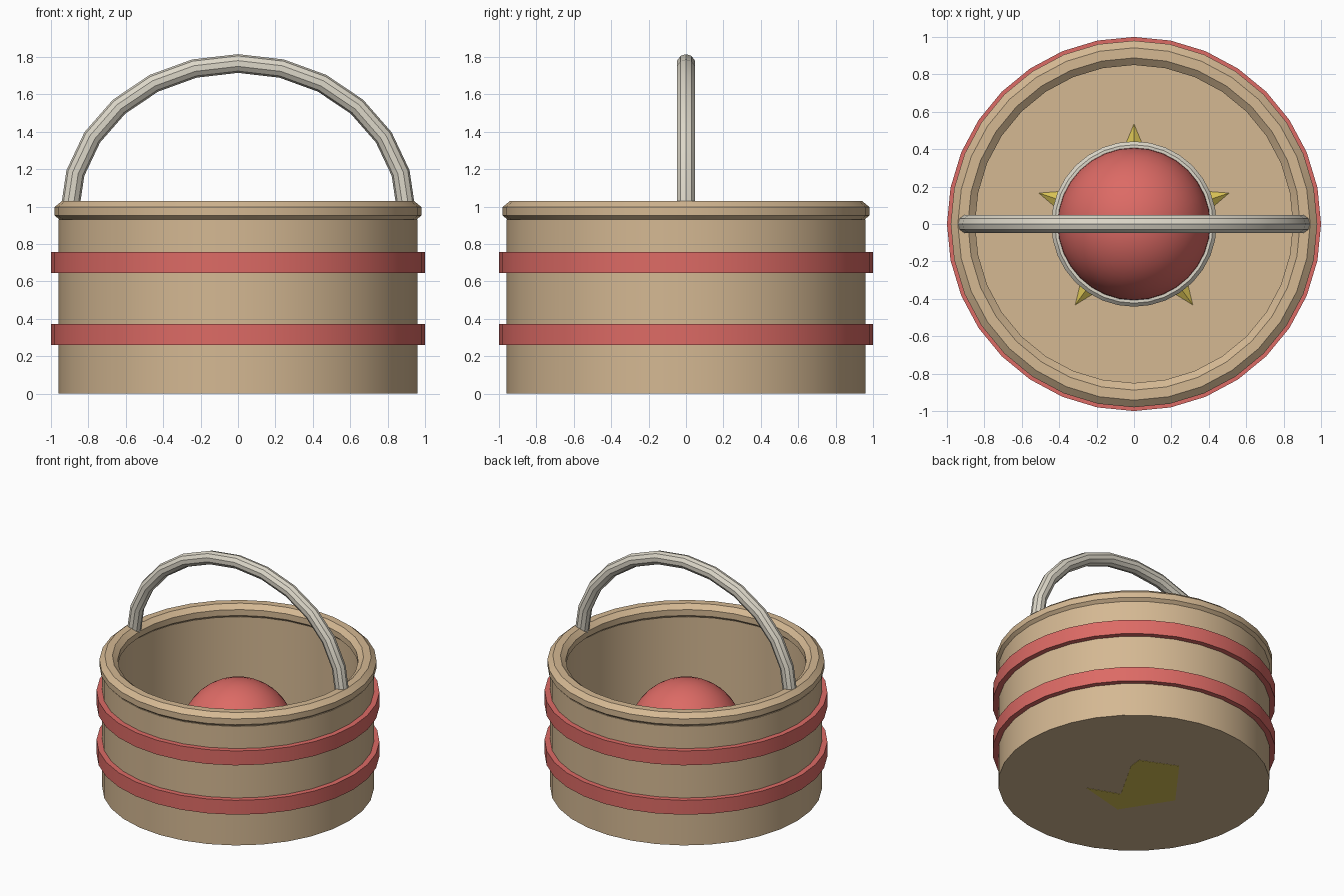
import bpy, bmesh, math
from mathutils import Vector

if "Cube" in bpy.data.objects:
    bpy.data.objects.remove(bpy.data.objects["Cube"])

SIDES = 32


def material(name, rgb):
    m = bpy.data.materials.new(name)
    m.use_nodes = True
    m.diffuse_color = (*rgb, 1)
    m.node_tree.nodes["Principled BSDF"].inputs["Base Color"].default_value = (*rgb, 1)
    return m


TAN = material("tan wood", (0.66, 0.48, 0.29))
RED = material("soft red", (0.72, 0.145, 0.13))
IVORY = material("ivory", (0.72, 0.68, 0.58))
GOLD = material("gold", (0.69, 0.54, 0.09))


def finish(bm, name, mat, smooth=True):
    bmesh.ops.recalc_face_normals(bm, faces=bm.faces)
    mesh = bpy.data.meshes.new(name)
    bm.to_mesh(mesh)
    bm.free()
    mesh.materials.append(mat)
    ob = bpy.data.objects.new(name, mesh)
    bpy.context.collection.objects.link(ob)
    if smooth:
        bpy.ops.object.select_all(action='DESELECT')
        bpy.context.view_layer.objects.active = ob
        ob.select_set(True)
        bpy.ops.object.shade_smooth_by_angle(angle=math.radians(30))
    return ob


def bridge(bm, rings, closed):
    """Join successive vertex loops with quads."""
    pairs = list(zip(rings, rings[1:]))
    if closed:
        pairs.append((rings[-1], rings[0]))
    for a, b in pairs:
        n = len(a)
        for i in range(n):
            j = (i + 1) % n
            bm.faces.new((a[i], a[j], b[j], b[i]))


def lathe(name, profile, mat, closed=True):
    """Turn (radius, z) points about the z axis; open profiles get end caps."""
    bm = bmesh.new()
    rings = []
    for r, z in profile:
        turn = [2 * math.pi * i / SIDES for i in range(SIDES)]
        rings.append([bm.verts.new((r * math.cos(t), r * math.sin(t), z)) for t in turn])
    bridge(bm, rings, closed)
    if not closed:
        bm.faces.new(rings[0])
        bm.faces.new(rings[-1])
    return finish(bm, name, mat)


def octagon(radius, z, half_r, half_z):
    """Flat-sided octagonal cross-section."""
    k = 1 / math.cos(math.pi / 8)
    angles = [math.pi / 8 + i * math.pi / 4 for i in range(8)]
    return [(radius + half_r * k * math.cos(a), z + half_z * k * math.sin(a)) for a in angles]


# Bucket: outer wall, inner wall and floor in one turned shape
lathe("bucket", [(0.96, 0.002), (0.96, 0.93), (0.875, 0.93), (0.875, 0.05)], TAN, closed=False)
lathe("rim", octagon(0.915, 0.975, 0.065, 0.055), TAN)

# Painted hoops
for name, low in (("lower_hoop", 0.26), ("upper_hoop", 0.645)):
    high = low + 0.112
    lathe(name, [(0.95, low), (1.0, low), (1.0, high), (0.95, high)], RED)

# Arched handle: round tube swept over a half ellipse
bm = bmesh.new()
rings = []
steps, tube_sides = 12, 10
for i in range(steps + 1):
    t = math.pi * i / steps
    centre = Vector((0.9 * math.cos(t), 0, 0.975 + 0.79 * math.sin(t)))
    out = Vector((0.79 * math.cos(t), 0, 0.9 * math.sin(t))).normalized()
    ring = []
    for j in range(tube_sides):
        a = 2 * math.pi * j / tube_sides
        ring.append(bm.verts.new(centre + 0.05 * (out * math.cos(a) + Vector((0, math.sin(a), 0)))))
    rings.append(ring)
bridge(bm, rings, False)
bm.faces.new(rings[0])
bm.faces.new(rings[-1])
finish(bm, "handle", IVORY)

# Ball with a ring around its middle
bm = bmesh.new()
bmesh.ops.create_uvsphere(bm, u_segments=SIDES, v_segments=20, radius=0.41)
bmesh.ops.translate(bm, verts=bm.verts, vec=(0, 0, 0.42))
finish(bm, "ball", RED)
lathe("ball_ring", octagon(0.41, 0.42, 0.032, 0.032), IVORY)

# Five-pointed star lying on the floor under the ball
bm = bmesh.new()
outline = []
for i in range(10):
    r = 0.24 if i % 2 else 0.535
    a = math.pi / 2 + i * math.pi / 5
    outline.append(bm.verts.new((r * math.cos(a), r * math.sin(a), 0.055)))
apex = bm.verts.new((0, 0, 0.2))
for i in range(10):
    bm.faces.new((outline[i], outline[(i + 1) % 10], apex))
bm.faces.new(outline)
finish(bm, "star", GOLD, smooth=False)

# Gold patch on the underside
bm = bmesh.new()
patch = [(-0.09, 0.39), (-0.38, 0), (-0.15, -0.36), (0.21, -0.27),
         (-0.03, -0.18), (0.17, 0.17), (0.18, 0.27)]
face = bm.faces.new([bm.verts.new((x, y, 0)) for x, y in patch])
top = bmesh.ops.extrude_face_region(bm, geom=[face])
bmesh.ops.translate(bm, vec=(0, 0, 0.004),
                    verts=[v for v in top["geom"] if isinstance(v, bmesh.types.BMVert)])
finish(bm, "underside_patch", GOLD, smooth=False)
